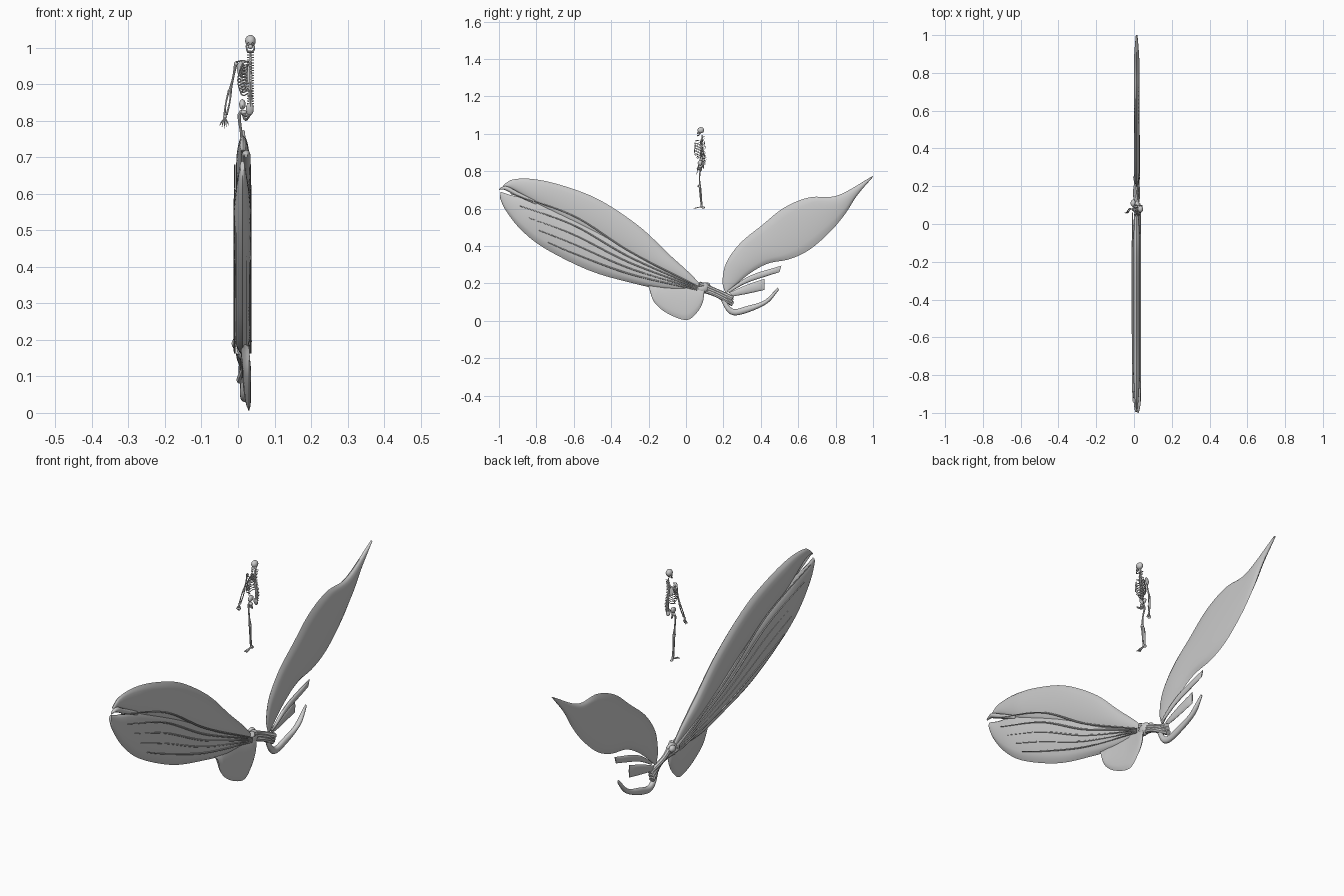
import bpy, bmesh, math
from mathutils import Vector, Matrix

cube = bpy.data.objects.get("Cube")
if cube:
    bpy.data.objects.remove(cube, do_unlink=True)

grey = bpy.data.materials.new("pale_grey")
grey.use_nodes = True
colour = (.6, .6, .6, 1)
grey.diffuse_color = colour
grey.node_tree.nodes["Principled BSDF"].inputs["Base Color"].default_value = colour


def finish(name, bm, angle=40):
    """Turn a bmesh into a smooth shaded object."""
    bmesh.ops.recalc_face_normals(bm, faces=bm.faces)
    mesh = bpy.data.meshes.new(name)
    bm.to_mesh(mesh)
    bm.free()
    mesh.materials.append(grey)
    mesh.shade_smooth()
    mesh.set_sharp_from_angle(angle=math.radians(angle))
    obj = bpy.data.objects.new(name, mesh)
    bpy.context.collection.objects.link(obj)
    return obj


def resample(points, count):
    """Smooth path through the points, evenly spaced by arc length."""
    pts = [Vector(p).to_3d() for p in points]
    ends = [2 * pts[0] - pts[1]] + pts + [2 * pts[-1] - pts[-2]]
    dense = []
    for a, b, c, d in zip(ends, ends[1:], ends[2:], ends[3:]):
        for k in range(12):
            t = k / 12
            dense.append(b + (c - a) * t / 2 + (a - 2.5 * b + 2 * c - d / 2) * t * t
                         + (1.5 * (b - c) + (d - a) / 2) * t ** 3)
    dense.append(pts[-1])
    dist = [0]
    for p, q in zip(dense, dense[1:]):
        dist.append(dist[-1] + (q - p).length)
    out, k = [], 0
    for i in range(count):
        goal = dist[-1] * i / (count - 1)
        while k < len(dist) - 2 and dist[k + 1] < goal:
            k += 1
        f = (goal - dist[k]) / max(dist[k + 1] - dist[k], 1e-9)
        out.append(dense[k].lerp(dense[k + 1], min(f, 1)))
    return out


def skin(bm, rings):
    """Bridge closed rings of points and cap both ends."""
    rows = [[bm.verts.new(p) for p in ring] for ring in rings]
    n = len(rows[0])
    for r, s in zip(rows, rows[1:]):
        for j in range(n):
            bm.faces.new((r[j], r[(j + 1) % n], s[(j + 1) % n], s[j]))
    bm.faces.new(rows[0])
    bm.faces.new(rows[-1])


def petal(name, upper, lower, centre, half, lean=0, steps=48, across=12):
    """Thin hollow blade between two edge curves given as (y, z)."""
    rings = []
    for i, (u, v) in enumerate(zip(resample(upper, steps), resample(lower, steps))):
        s = i / (steps - 1)
        swell = half * min(1, .12 + 5 * min(s, 1 - s)) ** .6
        ring = []
        for side in (1, -1):
            for j in range(across):
                t = j / across if side > 0 else 1 - j / across
                p = u.lerp(v, t)
                x = centre + lean * (t - .5) + side * swell * max(0, math.sin(math.pi * t)) ** .45
                ring.append((x, p.x, p.y))
        rings.append(ring)
    bm = bmesh.new()
    skin(bm, rings)
    return finish(name, bm, 50)


def tube(bm, points, radii, steps=12, sides=8):
    """Round rod along a path; radii are spread evenly along it."""
    path = resample(points, steps)
    rings = []
    for i, p in enumerate(path):
        along = (path[min(i + 1, steps - 1)] - path[max(i - 1, 0)]).normalized()
        ref = Vector((1, 0, 0)) if abs(along.x) < .8 else Vector((0, 1, 0))
        a = along.cross(ref).normalized()
        b = along.cross(a)
        f = i / (steps - 1) * (len(radii) - 1)
        k = min(int(f), len(radii) - 2)
        r = radii[k] + (radii[k + 1] - radii[k]) * (f - k)
        rings.append([p + r * (a * math.cos(w) + b * math.sin(w))
                      for w in (math.tau * j / sides for j in range(sides))])
    skin(bm, rings)


def rods(name, paths, radii, **options):
    bm = bmesh.new()
    for points in paths:
        tube(bm, points, radii, **options)
    return finish(name, bm)


def blob(bm, centre, size, tilt=0, segments=14):
    matrix = (Matrix.Translation(centre) @ Matrix.Rotation(tilt, 4, 'X')
              @ Matrix.Diagonal((*size, 1)))
    bmesh.ops.create_uvsphere(bm, u_segments=segments, v_segments=segments // 2 + 1,
                              radius=1, matrix=matrix)


def blobs(name, items):
    bm = bmesh.new()
    for item in items:
        blob(bm, *item)
    return finish(name, bm)


# Large front petals, overlapping along their middle seam
petal("upper_front_petal",
      [(-.98, .72), (-.93, .755), (-.81, .757), (-.65, .72), (-.46, .645), (-.25, .505),
       (-.09, .355), (.02, .255), (.09, .18)],
      [(-.97, .715), (-.92, .7), (-.76, .6), (-.46, .44), (-.2, .29), (.07, .17)], .014, .019)
petal("lower_front_petal",
      [(-.99, .69), (-.93, .67), (-.8, .64), (-.46, .49), (-.2, .33), (.09, .18)],
      [(-.995, .66), (-.97, .6), (-.89, .495), (-.76, .39), (-.52, .27), (-.3, .205),
       (-.12, .168), (.09, .16)], .012, .023)
petal("front_tip_fold", [(-.995, .71), (-.96, .72), (-.9, .69), (-.8, .64)],
      [(-1, .7), (-.97, .7), (-.91, .67), (-.8, .62)], .022, .012, steps=16)
petal("hanging_lobe", [(-.205, .19), (-.04, .2), (.095, .19)],
      [(-.2, .18), (-.17, .1), (-.1, .04), (0, .004), (.055, .04), (.09, .1), (.1, .18)],
      .022, .011, lean=.016)

# Rear petal and its torn slivers
petal("rear_petal",
      [(.21, .15), (.195, .21), (.215, .31), (.29, .415), (.405, .51), (.525, .605),
       (.66, .66), (.81, .67), (1, .775)],
      [(.22, .15), (.33, .245), (.435, .305), (.555, .33), (.66, .38), (.77, .475),
       (.85, .57), (.915, .67), (1, .77)], .014, .015)
petal("upper_sliver", [(.22, .16), (.34, .24), (.51, .295)],
      [(.23, .15), (.32, .2), (.42, .235), (.5, .26)], .024, .008, steps=20)
petal("middle_sliver", [(.23, .15), (.32, .19), (.42, .225)],
      [(.25, .13), (.33, .145), (.42, .165)], .01, .008, steps=20)
petal("curled_sliver", [(.2, .13), (.25, .065), (.33, .08), (.42, .11), (.49, .178)],
      [(.18, .12), (.23, .04), (.3, .035), (.43, .09), (.497, .165)], .018, .012)

# Raised veins on both faces of the front petals
for label, x in (("left", .034), ("right", -.009)):
    paths = []
    for k in range(5):
        drop = .05 * k
        paths.append([(x, -.94 + drop, .68 - 1.3 * drop), (x, -.6, .56 - drop),
                      (x, -.3, .37 - drop * .6), (x, .06, .185 - drop * .1)])
    rods(label + "_petal_veins", paths, [.002, .004, .003], steps=30, sides=6)

# Stem joining front and rear petals
rods("stem_strands", [[(.014 + .011 * k, .07, .185 + .012 * k), (.014 - .008 * k, .16, .15 + .012 * k),
                       (.014 + .006 * k, .25, .105 + .015 * k)] for k in (-1, 0, 1)],
     [.014, .011, .013], steps=18)
blobs("stem_knot", [((.014, .09, .175), (.02, .035, .03), .4), ((-.004, .11, .19), (.014, .02, .016))])

# Skull with cut eye sockets and a jaw
mid = .034
skull = blobs("skull", [((mid, .079, 1.019), (.0145, .018, .0165), 0, 24)])
sockets = blobs("eye_socket_cutter", [((mid + side * .006, .061, 1.011), (.004, .007, .004))
                                      for side in (-1, 1)])
sockets.hide_render = True
cut = skull.modifiers.new("sockets", 'BOOLEAN')
cut.object = sockets
graph = bpy.context.evaluated_depsgraph_get()
carved = bpy.data.meshes.new_from_object(skull.evaluated_get(graph))
skull.modifiers.clear()
skull.data = carved
bpy.data.objects.remove(sockets, do_unlink=True)
blobs("upper_jaw", [((mid, .066, 1.003), (.007, .007, .006))])
rods("lower_jaw", [[(mid - .011, .077, 1.006), (mid - .009, .071, .993), (mid, .059, .989),
                    (mid + .009, .071, .993), (mid + .011, .077, 1.006)]], [.002, .003, .002])


# Spine, one vertebra at a time
def spine_y(z):
    return .088 + .007 * math.sin((z - .83) * 40)


bm = bmesh.new()
for k in range(22):
    z = .84 + .007 * k
    r = .0075 - .00018 * k
    y = spine_y(z)
    tube(bm, [(mid, y, z - .0025), (mid, y, z + .0025)], [r, r], steps=2, sides=10)
    tube(bm, [(mid, y, z), (mid, y + .014, z - .004)], [.002, .001], steps=3, sides=5)
    tube(bm, [(mid - .01, y + .004, z), (mid + .01, y + .004, z)], [.0015, .0015], steps=3, sides=5)
tube(bm, [(mid, .085, .84), (mid, .085, .993)], [.003, .003], sides=6)
finish("spine", bm)

# Rib cage, one side only
ribs = []
for k in range(10):
    z = .963 - .0085 * k
    wide = .018 + .017 * math.sin(math.pi * (k + 1) / 12)
    back = spine_y(z)
    front = .05 if k < 8 else .062
    ribs.append([(mid - .004, back, z), (mid - wide * .75, back + .006, z - .003),
                 (mid - wide, .076, z - .01), (mid - wide * .7, front, z - .017),
                 (mid - .008, front - .004, z - .012)])
rods("ribs", ribs, [.0018, .0018], steps=16, sides=6)
blobs("breastbone", [((mid - .005, .047, .927), (.004, .002, .028), -.1)])

# Shoulder and arm
rods("collarbone", [[(mid - .004, .053, .96), (.014, .055, .965), (-.004, .072, .962)]], [.002, .002])
blobs("shoulder_blade", [((.008, .1, .942), (.011, .002, .021), .15)])
blobs("shoulder_joint", [((-.005, .08, .957), (.006, .006, .006))])
rods("upper_arm_bone", [[(-.006, .08, .957), (-.013, .08, .92), (-.022, .08, .882)]],
     [.005, .003, .003, .005])
rods("forearm_bones", [[(-.022 + s * .003, .08, .883), (-.028 + s * .005, .072, .85),
                        (-.034 + s * .003, .064, .817)] for s in (-1, 1)], [.003, .002, .003])
blobs("wrist", [((-.036, .062, .812), (.006, .004, .005))])
rods("fingers", [[(-.036, .062, .81), (-.037 + .004 * k, .06, .797),
                  (-.038 + .006 * k, .056 + abs(k) * .001, .78 + abs(k) * .004)]
                 for k in range(-2, 3)], [.0022, .0015, .0018, .001], sides=6)

# Pelvis, one side with the tailbone
blobs("pelvis", [((.012, .08, .845), (.009, .018, .014), .3),
                 ((mid - .002, .09, .832), (.011, .006, .018), .25),
                 ((.016, .075, .823), (.009, .01, .007))])
rods("pubic_arch", [[(.012, .08, .825), (.02, .064, .815), (mid, .06, .816)],
                    [(.012, .08, .825), (.02, .08, .803), (mid - .004, .062, .812)]], [.004, .003])

# Leg and foot
blobs("leg_joints", [((.008, .078, .824), (.006, .006, .006)), ((.013, .073, .718), (.008, .007, .007)),
                     ((.013, .065, .72), (.004, .003, .005)), ((.013, .083, .613), (.006, .006, .006))])
rods("thigh_bone", [[(.008, .078, .824), (.003, .077, .812), (.009, .072, .765), (.013, .074, .72)]],
     [.005, .004, .0035, .004, .006])
rods("shin_bone", [[(.014, .074, .716), (.014, .077, .66), (.014, .083, .614)]], [.006, .0035, .004])
rods("calf_bone", [[(.006, .08, .71), (.005, .083, .66), (.007, .086, .612)]], [.003, .002, .003])
blobs("heel", [((.012, .092, .606), (.006, .009, .006))])
rods("toes", [[(.012, .084, .61), (.012 + .002 * k, .064, .606), (.01 + .004 * k, .042 - .001 * k, .601)]
              for k in range(-2, 3)], [.004, .002, .0022, .0013], sides=6)
